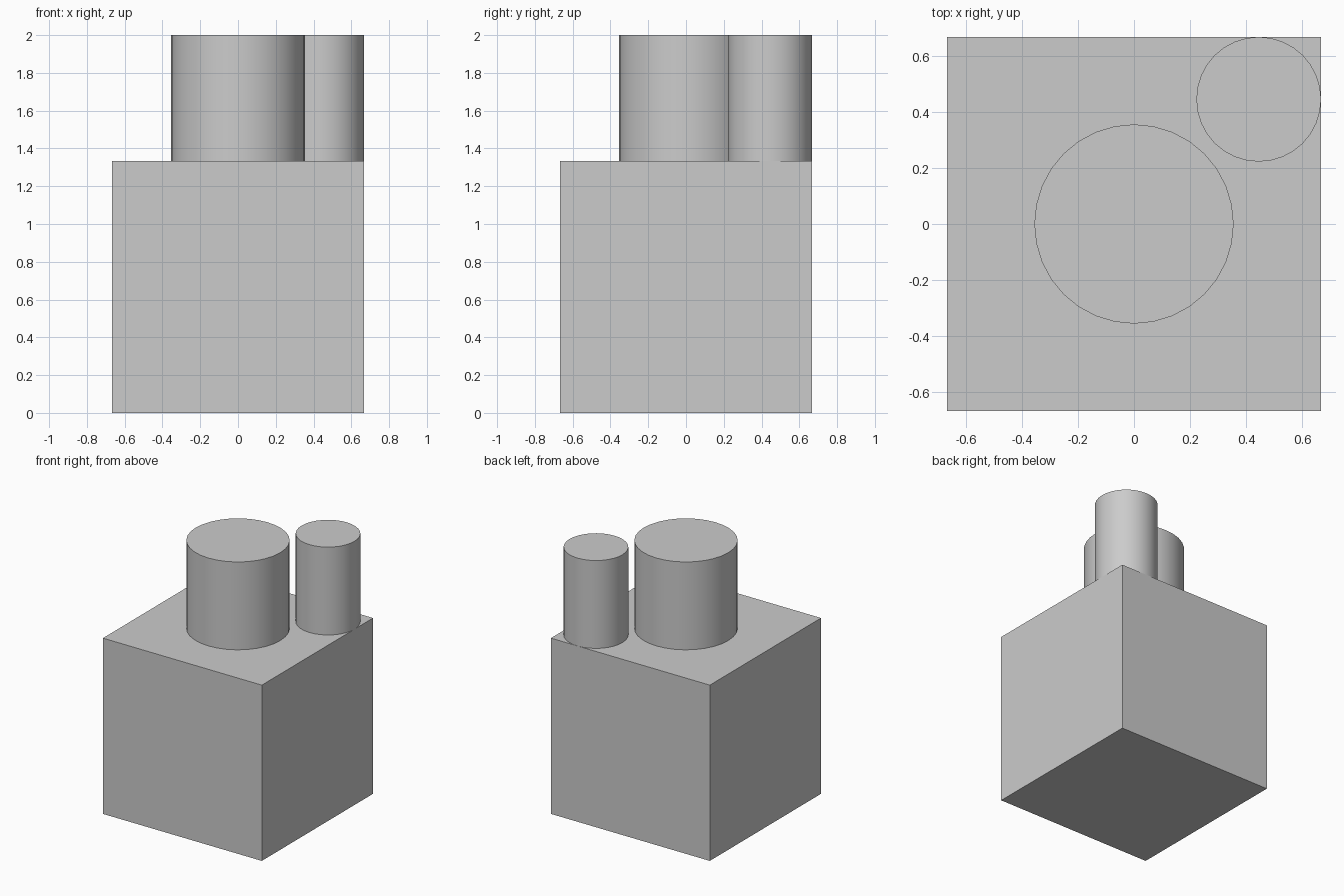
import bpy
import math

old = bpy.data.objects.get("Cube")
if old:
    bpy.data.objects.remove(old, do_unlink=True)

SIDE = 4 / 3      # edge of the block
TOP = 2.0         # height of both posts

# Single grey material
grey = bpy.data.materials.new("light_grey")
grey.use_nodes = True
colour = (0.6, 0.6, 0.6, 1)
grey.diffuse_color = colour
grey.node_tree.nodes["Principled BSDF"].inputs["Base Color"].default_value = colour


def finish(name):
    obj = bpy.context.object
    obj.name = obj.data.name = name
    obj.data.materials.append(grey)
    return obj


def post(name, radius, x, y):
    """Upright round post standing on the block."""
    bpy.ops.mesh.primitive_cylinder_add(
        vertices=32, radius=radius, depth=TOP - SIDE,
        location=(x, y, (TOP + SIDE) / 2))
    finish(name)
    bpy.ops.object.shade_smooth_by_angle(angle=math.radians(30))


# Cubic block
bpy.ops.mesh.primitive_cube_add(size=SIDE, location=(0, 0, SIDE / 2))
finish("base_block")

# Wide post in the middle, narrow post in the back left corner
post("centre_post", 0.355, 0, 0)
post("corner_post", SIDE / 6, SIDE / 3, SIDE / 3)
